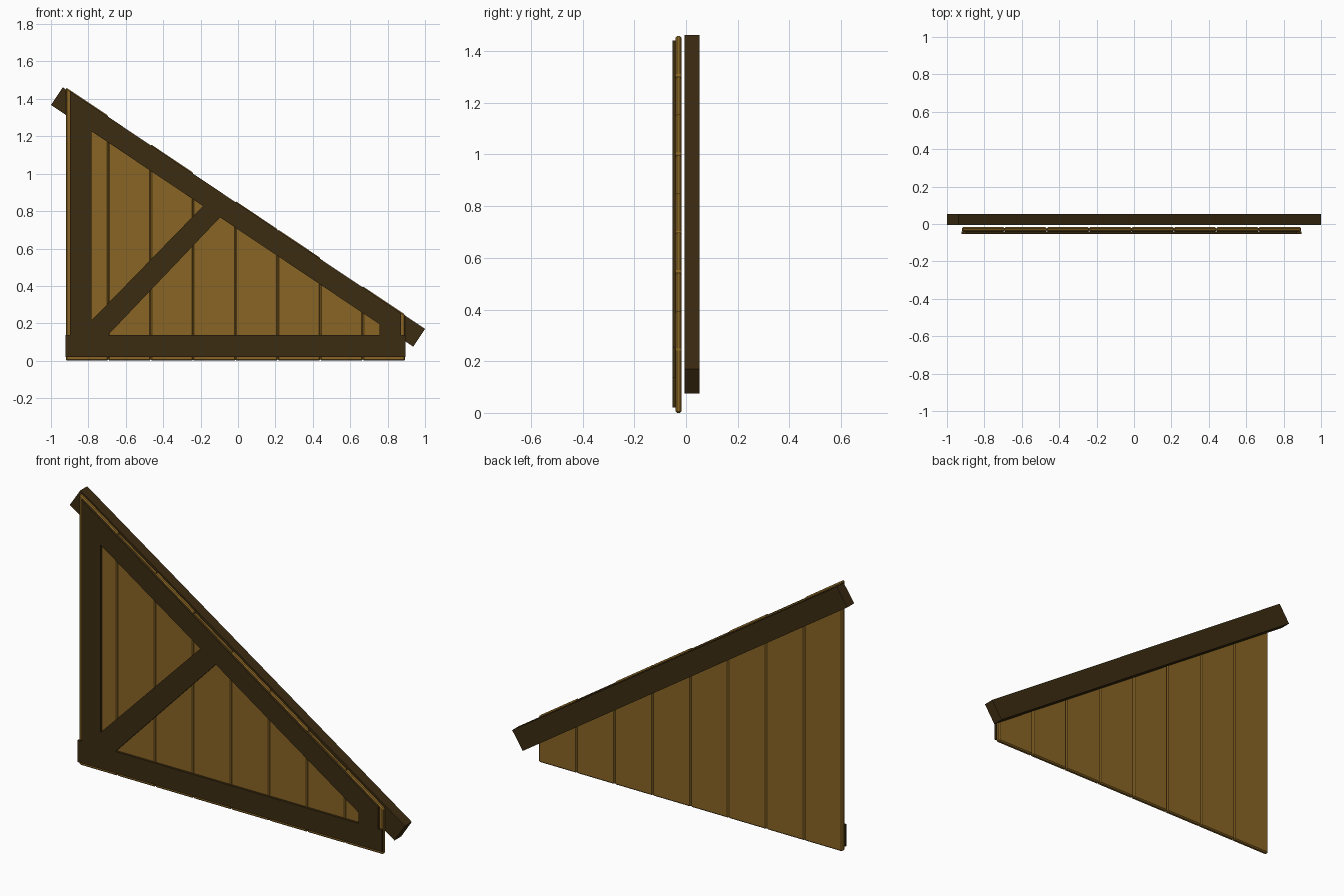
import bpy
import bmesh

cube = bpy.data.objects.get("Cube")
if cube:
    bpy.data.objects.remove(cube, do_unlink=True)


def make_material(name, colour):
    mat = bpy.data.materials.new(name)
    mat.use_nodes = True
    mat.diffuse_color = colour
    bsdf = mat.node_tree.nodes["Principled BSDF"]
    bsdf.inputs["Base Color"].default_value = colour
    bsdf.inputs["Roughness"].default_value = 0.8
    return mat


plank_wood = make_material("golden brown wood", (0.25, 0.13, 0.018, 1))
dark_wood = make_material("dark brown wood", (0.045, 0.025, 0.0055, 1))


def board(name, outline, front, back, mat, bevel=0.0):
    """Extrude an outline in the xz plane from y=front to y=back."""
    bm = bmesh.new()
    face = bm.faces.new([bm.verts.new((x, front, z)) for x, z in outline])
    new = bmesh.ops.extrude_face_region(bm, geom=[face])["geom"]
    moved = [v for v in new if isinstance(v, bmesh.types.BMVert)]
    bmesh.ops.translate(bm, verts=moved, vec=(0, back - front, 0))
    bmesh.ops.recalc_face_normals(bm, faces=bm.faces)
    mesh = bpy.data.meshes.new(name)
    bm.to_mesh(mesh)
    bm.free()
    mesh.materials.append(mat)
    obj = bpy.data.objects.new(name, mesh)
    bpy.context.collection.objects.link(obj)
    if bevel:
        mod = obj.modifiers.new("Bevel", "BEVEL")
        mod.width = bevel
        mod.segments = 1
    return obj


SLOPE = -0.67


def rake(x, offset):
    """Height of a line parallel to the roof."""
    return offset + SLOPE * x


# Vertical planks cut along the roof slope
LEFT, RIGHT, COUNT = -0.92, 0.893, 8
width = (RIGHT - LEFT) / COUNT
for i in range(COUNT):
    a = LEFT + i * width
    b = a + width
    lift = 0.845 if i in (0, 2, 4, 5, 7) else 0.839
    board(f"plank_{i + 1}", [(a, 0), (b, 0), (b, rake(b, lift)), (a, rake(a, lift))],
          -0.041, -0.017, plank_wood, 0.006)

# Front trim frame
TOP, UNDER = 0.839, 0.702
SILL = 0.137
FRONT, BACK = -0.053, -0.0405
L0, L1, R0, R1 = -0.898, -0.782, 0.757, 0.872


def trim(name, outline):
    board(name, outline, FRONT, BACK, dark_wood)


trim("bottom_trim", [(-0.922, 0.02), (0.895, 0.02), (0.895, SILL), (-0.922, SILL)])
trim("tall_post_trim", [(L0, SILL), (L1, SILL), (L1, rake(L1, UNDER)), (L0, rake(L0, UNDER))])
trim("short_post_trim", [(R0, SILL), (R1, SILL), (R1, rake(R1, UNDER)), (R0, rake(R0, UNDER))])
trim("sloped_trim", [(L0, rake(L0, UNDER)), (R1, rake(R1, UNDER)),
                     (R1, rake(R1, TOP)), (L0, rake(L0, TOP))])
trim("diagonal_brace", [(L1, SILL), (-0.695, SILL), (-0.096, rake(-0.096, UNDER)),
                        (-0.187, rake(-0.187, UNDER)), (L1, 0.217)])

# Rafter behind the planks
board("rafter", [(-1.0, 1.367), (0.937, 0.075), (1.0, 0.17), (-0.937, 1.462)],
      -0.005, 0.053, dark_wood)
